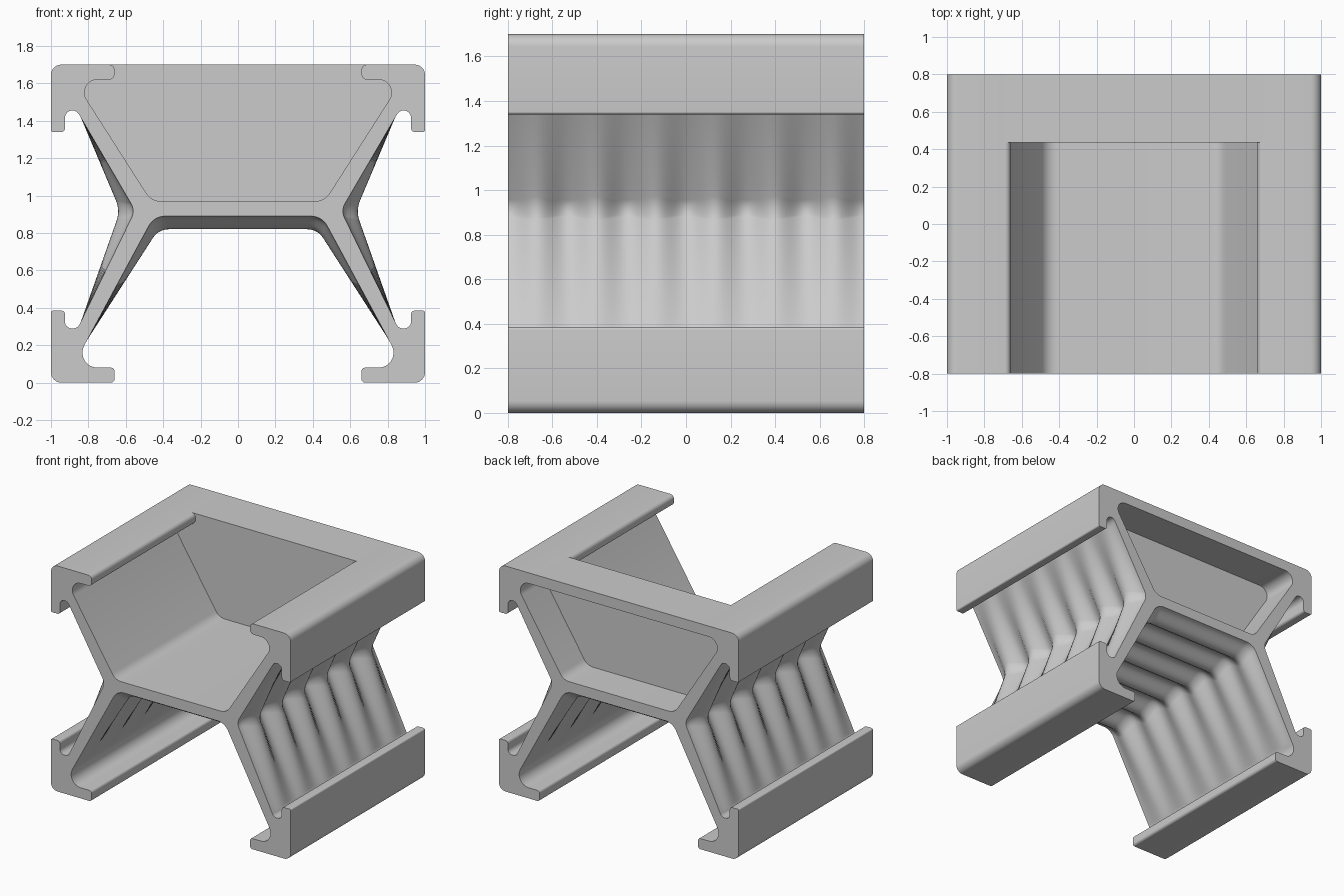
import bpy, bmesh
from math import cos, pi, tan, atan2
from mathutils import Vector

if "Cube" in bpy.data.objects:
    bpy.data.objects.remove(bpy.data.objects["Cube"])


def fillet(corners, segs=8):
    """Closed (x, z, radius) polygon -> points with rounded corners."""
    out, n = [], len(corners)
    for i, (x, z, r) in enumerate(corners):
        p = Vector((x, z))
        if r == 0:
            out.append(p)
            continue
        a = (Vector(corners[i - 1][:2]) - p).normalized()
        b = (Vector(corners[(i + 1) % n][:2]) - p).normalized()
        half = a.angle(b) / 2
        d = r / tan(half)
        c = p + (a + b).normalized() * (d * d + r * r) ** 0.5
        s, e = p + a * d - c, p + b * d - c
        a0 = atan2(s.y, s.x)
        sweep = (atan2(e.y, e.x) - a0 + pi) % (2 * pi) - pi
        for k in range(segs + 1):
            t = a0 + sweep * k / segs
            out.append(c + r * Vector((cos(t), cos(t - pi / 2))))
    return out


def mirrored(half):
    return half + [(-x, z, r) for x, z, r in reversed(half)]


def loft(name, thin, thick, ys, weight):
    """Skin slices along y, blending between two matching outlines."""
    bm = bmesh.new()
    rings = []
    for y in ys:
        w = weight(y)
        pts = [a.lerp(b, w) for a, b in zip(thin, thick)]
        rings.append([bm.verts.new((p.x, y, p.y)) for p in pts])
    n = len(thin)
    for r0, r1 in zip(rings, rings[1:]):
        for i in range(n):
            j = (i + 1) % n
            bm.faces.new((r0[i], r0[j], r1[j], r1[i]))
    bm.faces.new(rings[0])
    bm.faces.new(rings[-1])
    bmesh.ops.recalc_face_normals(bm, faces=bm.faces)
    me = bpy.data.meshes.new(name)
    bm.to_mesh(me)
    bm.free()
    ob = bpy.data.objects.new(name, me)
    bpy.context.collection.objects.link(ob)
    bpy.ops.object.select_all(action='DESELECT')
    ob.select_set(True)
    bpy.context.view_layer.objects.active = ob
    bpy.ops.object.shade_smooth_by_angle(angle=pi / 6)
    return ob


def section(neck, web):
    """Right half of the beam section; neck and web corners carry the ribs."""
    return fillet(mirrored([
        # upper pocket and lip
        (.463, .97, .09), (.878, 1.62, .069), (.66, 1.62, .03), (.66, 1.7, .03),
        # upper rail and its channel
        (1, 1.7, .055), (1, 1.34, .012), (.925, 1.34, .02), (.925, 1.455, .04),
        (.863, 1.455, .04), (.84, 1.417, 0),
        neck,
        # lower rail and its channel
        (.84, .326, 0), (.858, .29, .035), (.925, .29, .035), (.925, .385, .02),
        (1, .385, .012), (1, 0, .055),
        # lower lip and inner arm
        (.66, 0, .02), (.66, .08, .02), (.886, .08, .08), (.805, .23, 0),
        web]))


# ribbed beam: six waves of arm thickness along its length
thin = section((.55, .92, .08), (.449, .89, .1))
thick = section((.63, .92, .15), (.425, .82, .1))
STEPS = 96
loft("ribbed_beam", thin, thick, [-.8 + 1.6 * i / STEPS for i in range(STEPS + 1)],
     lambda y: (1 - cos(2 * pi * 6 * (y + .8) / 1.6)) / 2)

# top plate bridging the lips at the back
plate = fillet(mirrored([(.70, 1.62, 0), (.70, 1.7, 0)]))
loft("top_plate", plate, plate, [.435, .8], lambda y: 0)

# upright wall closing the upper pocket
wall = fillet(mirrored([(.463, .97, .09), (.878, 1.62, .069)]))
loft("pocket_wall", wall, wall, [.435, .515], lambda y: 0)
